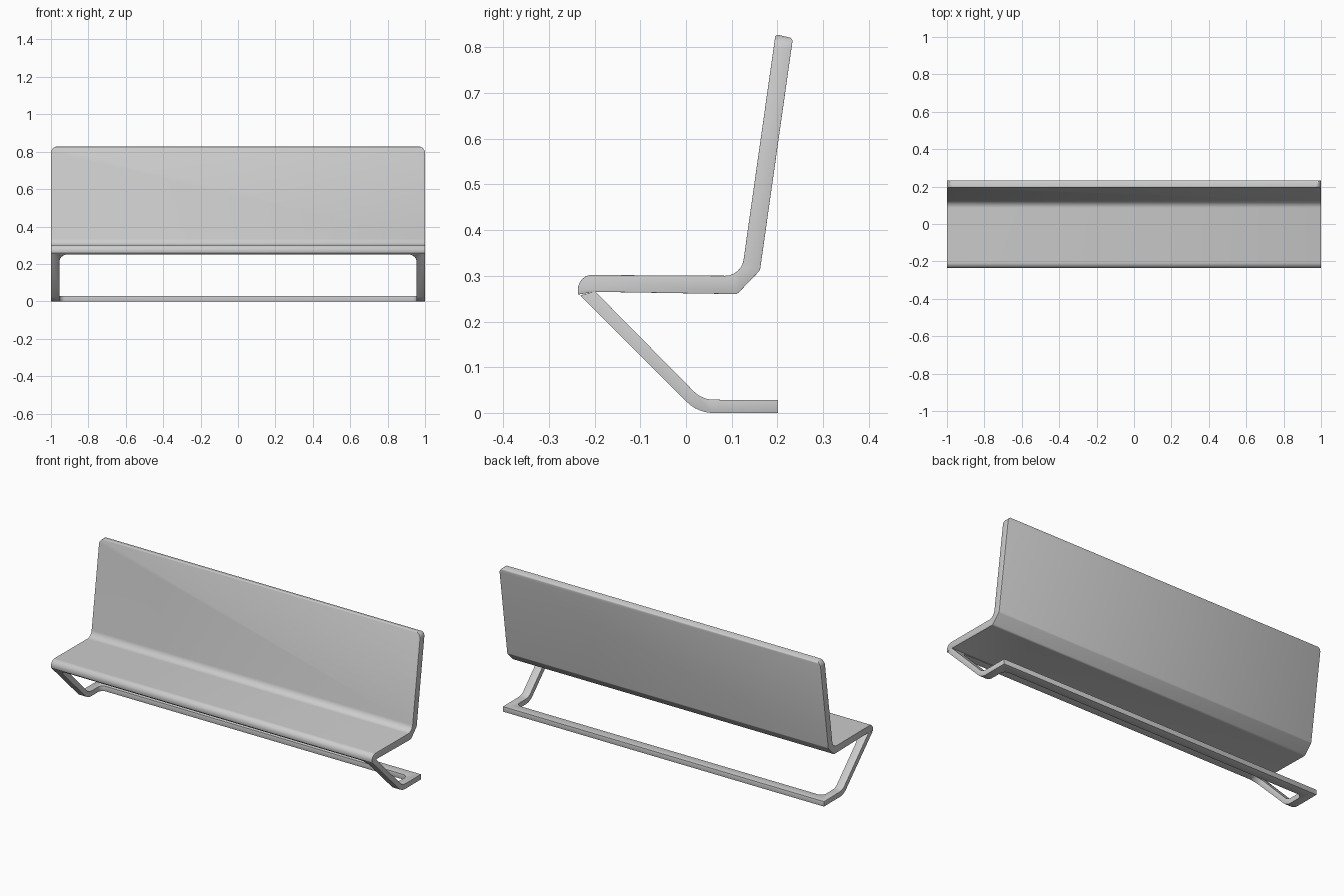
import bpy, bmesh, math
from mathutils import Vector

if "Cube" in bpy.data.objects:
    bpy.data.objects.remove(bpy.data.objects["Cube"])


def rounded(points, seg=6):
    """Outline from (u, v, radius) corners, with each corner filleted."""
    out = []
    n = len(points)
    for i, (u, v, r) in enumerate(points):
        p = Vector((u, v))
        if r == 0:
            out.append(p)
            continue
        a = (Vector(points[i - 1][:2]) - p).normalized()
        b = (Vector(points[(i + 1) % n][:2]) - p).normalized()
        half = a.angle(b) / 2
        start, end = p + a * r / math.tan(half), p + b * r / math.tan(half)
        c = p + (a + b).normalized() * r / math.sin(half)
        for k in range(seg + 1):
            d = (start - c).lerp(end - c, k / seg).normalized()
            out.append(c + d * r)
    return out


def prism(name, outline, axis, lo, hi):
    """Extrude a 2D outline along axis: 0 = (y,z), 1 = (x,z), 2 = (x,y)."""
    bm = bmesh.new()
    rings = []
    for t in (lo, hi):
        ring = []
        for p in outline:
            co = [p[0], p[1]]
            co.insert(axis, t)
            ring.append(bm.verts.new(co))
        rings.append(ring)
    n = len(outline)
    bm.faces.new(rings[0])
    bm.faces.new(rings[1])
    for i in range(n):
        j = (i + 1) % n
        bm.faces.new((rings[0][i], rings[0][j], rings[1][j], rings[1][i]))
    bmesh.ops.recalc_face_normals(bm, faces=bm.faces)
    mesh = bpy.data.meshes.new(name)
    bm.to_mesh(mesh)
    bm.free()
    ob = bpy.data.objects.new(name, mesh)
    bpy.context.collection.objects.link(ob)
    return ob


def select(ob):
    bpy.ops.object.select_all(action='DESELECT')
    ob.select_set(True)
    bpy.context.view_layer.objects.active = ob


def boolean(ob, cutter, operation):
    m = ob.modifiers.new("cut", 'BOOLEAN')
    m.object, m.operation, m.solver = cutter, operation, 'EXACT'
    select(ob)
    bpy.ops.object.modifier_apply(modifier=m.name)
    bpy.data.objects.remove(cutter, do_unlink=True)


def finish(ob, width):
    m = ob.modifiers.new("soft_edges", 'BEVEL')
    m.width, m.segments, m.limit_method = width, 2, 'ANGLE'
    m.angle_limit = math.radians(50)
    select(ob)
    bpy.ops.object.modifier_apply(modifier=m.name)
    bpy.ops.object.shade_smooth_by_angle(angle=math.radians(35))


# Seat and backrest: one bent sheet with a rolled front edge
shell = prism("seat_and_back", rounded([
    (0.196, 0.829, 0.006), (0.234, 0.820, 0.008),
    (0.162, 0.312, 0.015), (0.112, 0.260, 0.015),
    (-0.200, 0.265, 0), (-0.236, 0.259, 0),
    (-0.237, 0.302, 0.030), (0.121, 0.300, 0.040)]), 0, -1, 1)
corners = prism("corner_cutter", rounded([
    (-1.001, 0.1, 0), (1.001, 0.1, 0),
    (1.001, 0.830, 0.04), (-1.001, 0.830, 0.04)]), 1, -0.5, 0.5)
boolean(shell, corners, 'INTERSECT')
finish(shell, 0.004)

# Base frame: bent plate opened up to leave legs and a rear floor rail
frame = prism("base_frame", rounded([
    (-0.232, 0.257, 0), (-0.199, 0.266, 0),
    (0.035, 0.029, 0.06), (0.201, 0.028, 0),
    (0.201, 0.0, 0), (0.026, 0.0, 0.08)]), 0, -1, 1)
leg_gap = prism("leg_gap_cutter", rounded([
    (-0.955, -0.1, 0), (0.955, -0.1, 0),
    (0.955, 0.25, 0.04), (-0.955, 0.25, 0.04)]), 1, -0.5, 0.08)
boolean(frame, leg_gap, 'DIFFERENCE')
floor_gap = prism("floor_gap_cutter", rounded([
    (-0.955, 0.0, 0), (0.955, 0.0, 0),
    (0.955, 0.147, 0.03), (-0.955, 0.147, 0.03)]), 2, -0.1, 0.1)
boolean(frame, floor_gap, 'DIFFERENCE')
finish(frame, 0.006)
